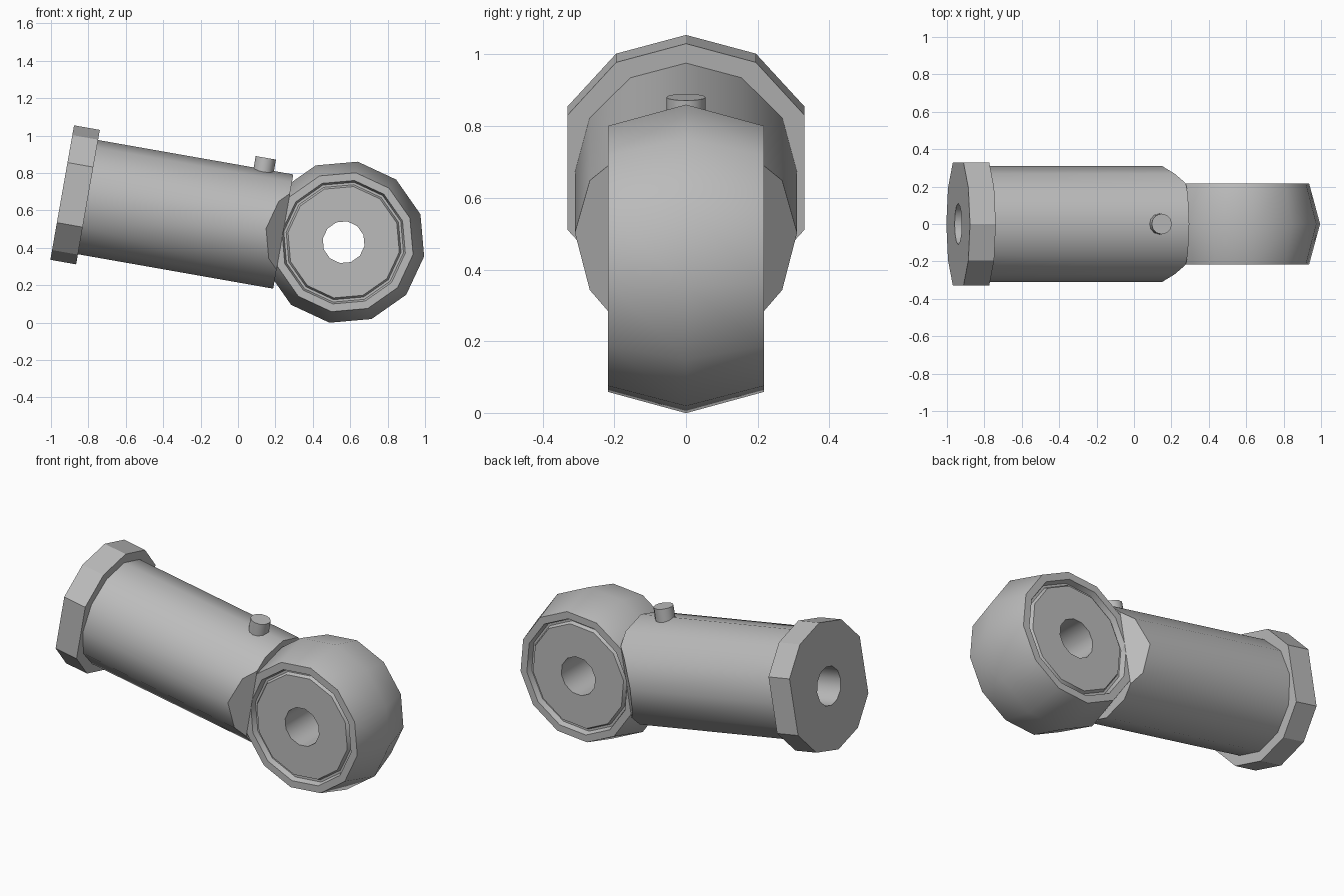
import bpy, bmesh
from math import sin, cos, pi, radians
from mathutils import Vector, Matrix

cube = bpy.data.objects.get("Cube")
if cube:
    bpy.data.objects.remove(cube, do_unlink=True)

SIDES = 12
# Parts are built along local X, then tilted so the rod slopes down to the head
PLACE = Matrix.Translation((-0.94, 0, 0.695)) @ Matrix.Rotation(radians(10), 4, 'Y')

steel = bpy.data.materials.new("grey_steel")
steel.use_nodes = True
GREY = (0.5, 0.5, 0.5, 1)
steel.diffuse_color = GREY
steel.node_tree.nodes["Principled BSDF"].inputs["Base Color"].default_value = GREY


def ring(radius, offset, axis, centre=(0, 0, 0)):
    """Circle of points around an axis, shifted along that axis."""
    points = []
    for i in range(SIDES):
        a = 2 * pi * i / SIDES
        u, v = radius * sin(a), radius * cos(a)
        p = {'X': (offset, u, v), 'Y': (u, offset, v), 'Z': (u, v, offset)}[axis]
        points.append(Vector(p) + Vector(centre))
    return points


def loft(rings, loop=False, cap_start=False, cap_end=False):
    bm = bmesh.new()
    rows = [[bm.verts.new(p) for p in r] for r in rings]
    pairs = list(zip(rows, rows[1:]))
    if loop:
        pairs.append((rows[-1], rows[0]))
    for a, b in pairs:
        for i in range(SIDES):
            j = (i + 1) % SIDES
            bm.faces.new((a[i], a[j], b[j], b[i]))
    if cap_start:
        bm.faces.new(rows[0])
    if cap_end:
        bm.faces.new(rows[-1])
    return bm


def finish(bm, name, smooth=True):
    bmesh.ops.recalc_face_normals(bm, faces=bm.faces[:])
    mesh = bpy.data.meshes.new(name)
    bm.to_mesh(mesh)
    bm.free()
    mesh.materials.append(steel)
    mesh.transform(PLACE)
    obj = bpy.data.objects.new(name, mesh)
    bpy.context.collection.objects.link(obj)
    bpy.ops.object.select_all(action='DESELECT')
    obj.select_set(True)
    bpy.context.view_layer.objects.active = obj
    if smooth:
        bpy.ops.object.shade_smooth_by_angle(angle=radians(40))
    return obj


# Eye head: truncated sphere with a grooved bearing face and a through hole
half = [(0.437, 0), (0.377, 0.217), (0.335, 0.217), (0.325, 0.185),
        (0.312, 0.185), (0.302, 0.205), (0.113, 0.205)]
profile = half + [(r, -y) for r, y in reversed(half[1:])]
head_centre = (1.528, 0, 0)
finish(loft([ring(r, y, 'Y', head_centre) for r, y in profile], loop=True), "eye_head")

# Barrel with both sides chamfered down to the head's flat faces
barrel = loft([ring(0.31, 0.1, 'X'), ring(0.31, 1.2, 'X')], cap_end=True)
for side in (1, -1):
    cut = bmesh.ops.bisect_plane(
        barrel, geom=barrel.verts[:] + barrel.edges[:] + barrel.faces[:],
        plane_co=(1.2, side * 0.217, 0), plane_no=(0.093, side * 0.093, 0),
        clear_outer=True)
    edges = [e for e in cut["geom_cut"] if isinstance(e, bmesh.types.BMEdge)]
    bmesh.ops.contextual_create(barrel, geom=edges)
finish(barrel, "barrel")

# Collar: faceted outline with wide flat sides
quarter = [(0, 0.365), (0.195, 0.312), (0.33, 0.163), (0.33, 0)]
right = quarter + [(y, -z) for y, z in reversed(quarter[:-1])]
outline = right + [(-y, z) for y, z in reversed(right[1:-1])]


def collar_ring(x):
    return [Vector((x, y, z)) for y, z in outline]


finish(loft([ring(0.11, 0, 'X'), collar_ring(0), collar_ring(0.14),
             ring(0.25, 0.14, 'X')]), "collar", smooth=False)

# Blind bore in the collar end
finish(loft([ring(0.11, 0, 'X'), ring(0.11, 0.9, 'X')], cap_end=True), "rod_bore")
bore = bpy.data.objects["rod_bore"].data
bore.flip_normals()

# Grease nipple
at = (1.04, 0, 0)
finish(loft([ring(0.055, 0.27, 'Z', at), ring(0.055, 0.372, 'Z', at)],
            cap_start=True, cap_end=True), "grease_nipple")
